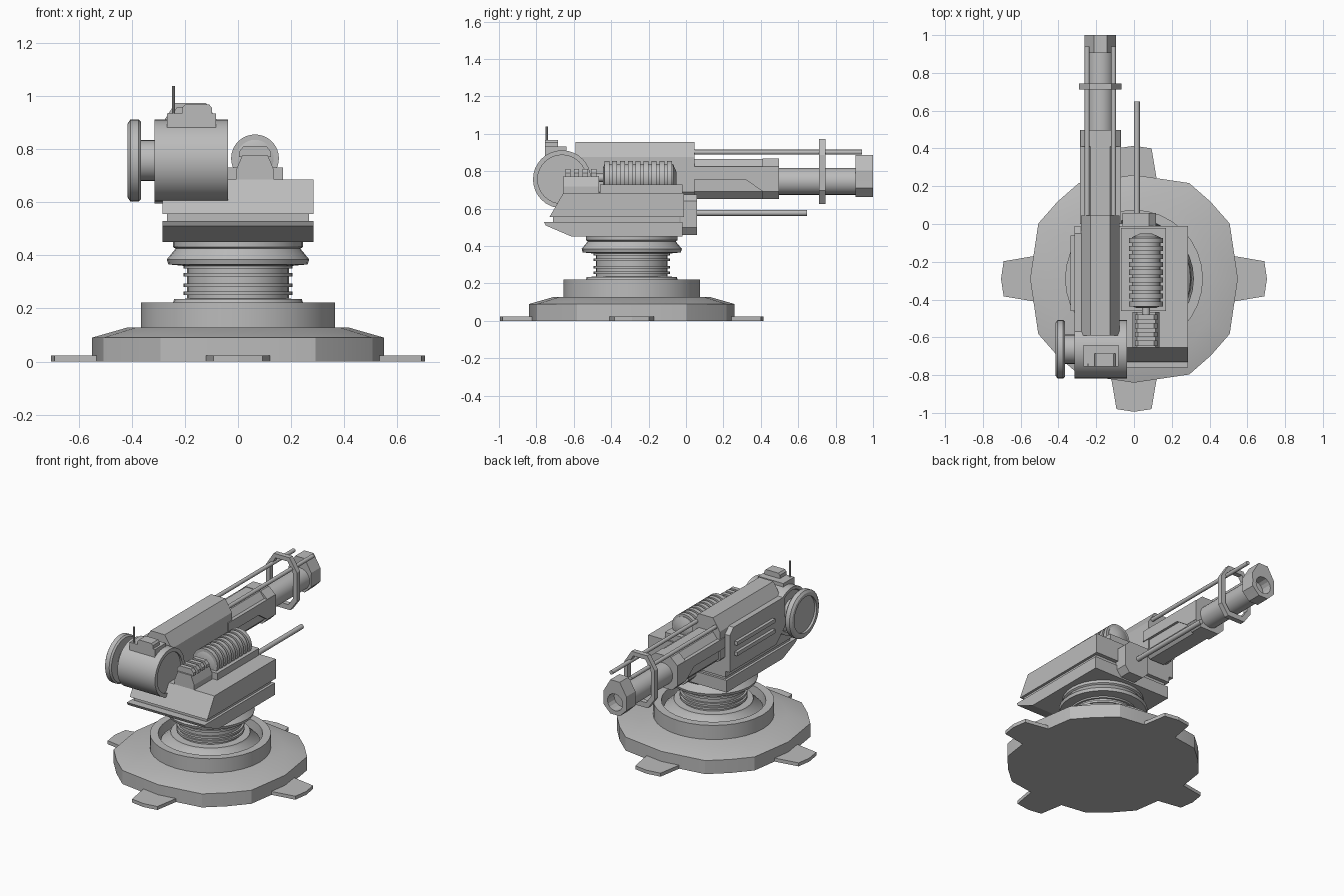
import bpy, bmesh, math
from mathutils import Vector

cube = bpy.data.objects.get("Cube")
if cube:
    bpy.data.objects.remove(cube, do_unlink=True)

grey = bpy.data.materials.new("plain_grey")
grey.use_nodes = True
COLOR = (0.5, 0.5, 0.5, 1)
grey.diffuse_color = COLOR
grey.node_tree.nodes["Principled BSDF"].inputs["Base Color"].default_value = COLOR

CY = -0.29            # pedestal centre
GX, GZ = -0.178, 0.746  # gun bore axis


def place(axis, u, v, h):
    """Map profile coordinates (u, v) and height h along an axis to 3D."""
    return Vector({"x": (h, u, v), "y": (u, h, v), "z": (u, v, h)}[axis])


def finish(name, bm, smooth=False):
    bmesh.ops.recalc_face_normals(bm, faces=bm.faces)
    mesh = bpy.data.meshes.new(name)
    bm.to_mesh(mesh)
    bm.free()
    mesh.materials.append(grey)
    ob = bpy.data.objects.new(name, mesh)
    bpy.context.scene.collection.objects.link(ob)
    if smooth:
        bpy.ops.object.select_all(action="DESELECT")
        ob.select_set(True)
        bpy.context.view_layer.objects.active = ob
        bpy.ops.object.shade_smooth_by_angle(angle=math.radians(32))
    return ob


def loft(name, axis, sections, smooth=False, closed=False):
    """Skin matching outlines; sections are (points, height)."""
    bm = bmesh.new()
    rings = [[bm.verts.new(place(axis, u, v, h)) for u, v in pts] for pts, h in sections]
    n = len(rings[0])
    pairs = list(zip(rings, rings[1:]))
    if closed:
        pairs.append((rings[-1], rings[0]))
    for a, b in pairs:
        for i in range(n):
            j = (i + 1) % n
            bm.faces.new((a[i], a[j], b[j], b[i]))
    if not closed:
        bm.faces.new(rings[0])
        bm.faces.new(rings[-1])
    return finish(name, bm, smooth)


def prism(name, axis, pts, a, b):
    return loft(name, axis, [(pts, a), (pts, b)])


def box(name, x0, x1, y0, y1, z0, z1):
    return prism(name, "z", [(x0, y0), (x1, y0), (x1, y1), (x0, y1)], z0, z1)


def frame(name, axis, outer, inner, a, b):
    return loft(name, axis, [(outer, a), (outer, b), (inner, b), (inner, a)], closed=True)


def circle(cu, cv, r, n):
    return [(cu + r * math.cos(math.tau * i / n), cv + r * math.sin(math.tau * i / n))
            for i in range(n)]


def lathe(name, axis, cu, cv, profile, n=32, closed=False):
    return loft(name, axis, [(circle(cu, cv, r, n), h) for r, h in profile], True, closed)


def rod(name, axis, cu, cv, r, a, b, n=12):
    return lathe(name, axis, cu, cv, [(r, a), (r, b)], n)


def chamfered(cx, w, z0, z1, top, bottom):
    """Octagon outline with its own top and bottom chamfers (across, up)."""
    (tx, tz), (bx, bz) = top, bottom
    half = [(w - bx, z0), (w, z0 + bz), (w, z1 - tz), (w - tx, z1)]
    return [(cx + x, z) for x, z in half] + [(cx - x, z) for x, z in reversed(half)]


# Pedestal base: rounded plate flattened beside the four feet
quarter = [(0, 0.55), (30, 0.585), (45, 0.575), (60, 0.585)]


def base_outline(scale):
    return [(scale * r * math.cos(math.radians(a + q)), CY + scale * r * math.sin(math.radians(a + q)))
            for q in range(0, 360, 90) for a, r in quarter]


loft("base_plate", "z", [(base_outline(1), 0), (base_outline(1), 0.09),
                         (base_outline(0.76), 0.128)], True)

foot = [(0.5, -0.125), (0.69, -0.093), (0.704, 0), (0.69, 0.093), (0.5, 0.125)]
for k in range(4):
    c, s = math.cos(k * math.pi / 2), math.sin(k * math.pi / 2)
    prism(f"foot_{k + 1}", "z", [(c * u - s * v, CY + s * u + c * v) for u, v in foot], 0, 0.023)

# Collar and ribbed column
lathe("collar_ring", "z", 0, CY, [(0.365, 0.12), (0.365, 0.222), (0.315, 0.222), (0.305, 0.12)], 32, True)
lathe("column_footing", "z", 0, CY, [(0.305, 0.12), (0.3, 0.17), (0.245, 0.222), (0.24, 0.235), (0.19, 0.237)])
rod("column", "z", 0, CY, 0.192, 0.2, 0.4, 32)
for k in range(4):
    z = 0.25 + k * 0.03 + 0.01 * (k // 2)
    lathe(f"column_rib_{k + 1}", "z", 0, CY, [(0.205, z), (0.205, z + 0.014)])
lathe("swivel_flare", "z", 0, CY, [(0.2, 0.36), (0.262, 0.366), (0.268, 0.385), (0.235, 0.425),
                                   (0.245, 0.432), (0.245, 0.45)])

# Turret body in three layers with a sloped front
prism("lower_slab", "x", [(-0.61, 0.45), (-0.02, 0.45), (-0.02, 0.53), (-0.76, 0.53), (-0.75, 0.51)], -0.285, 0.285)
prism("body_groove", "x", [(-0.71, 0.53), (-0.035, 0.53), (-0.035, 0.56), (-0.71, 0.56)], -0.268, 0.268)
prism("upper_body", "x", [(-0.73, 0.555), (-0.01, 0.555), (-0.01, 0.685), (-0.655, 0.685)], -0.285, 0.285)

# Gun housing, side box and slats
prism("gun_housing", "y", chamfered(GX, 0.102, 0.67, 0.957, (0.05, 0.08), (0.02, 0.02)), -0.59, 0.045)
prism("side_box", "x", [(-0.59, 0.68), (-0.5, 0.595), (-0.01, 0.595), (-0.01, 0.84), (-0.05, 0.88), (-0.59, 0.88)],
      -0.315, -0.27)
for k in range(2):
    z = 0.69 + 0.07 * k
    box(f"side_slat_{k + 1}", -0.335, -0.31, -0.46, -0.06, z, z + 0.025)

# Shroud, barrel and muzzle
prism("shroud_core", "y", chamfered(GX, 0.092, 0.653, 0.865, (0.04, 0.05), (0.04, 0.04)), 0, 0.49)
clad = [(0, 0.755), (0.32, 0.755), (0.41, 0.692), (0.495, 0.692), (0.495, 0.825), (0, 0.825)]
for side, name in ((-1, "right"), (1, "left")):
    prism(f"shroud_cladding_{name}", "x", clad, GX + side * 0.08, GX + side * 0.108)
prism("shroud_nose", "y", chamfered(GX, 0.108, 0.653, 0.868, (0.05, 0.045), (0.04, 0.04)), 0.41, 0.497)
rod("barrel", "y", GX, GZ, 0.072, 0.45, 0.93, 24)
outline = []
for i in range(16):
    r, a = (0.09 if i % 2 else 0.083), math.tau * i / 16
    up = r * math.sin(a)
    outline.append((GX + r * math.cos(a), GZ + up * (1.71 if up > 0 else 1)))
frame("muzzle", "y", outline, circle(GX, GZ, 0.056, 16), 0.905, 1.0)

# Yoke around the barrel and the two guide rods through it
frame("barrel_yoke", "y", chamfered(GX, 0.113, 0.626, 0.973, (0.055, 0.085), (0.05, 0.07)),
      chamfered(GX, 0.085, 0.66, 0.945, (0.04, 0.07), (0.035, 0.05)), 0.712, 0.745)
for side, name in ((-1, "right"), (1, "left")):
    rod(f"guide_rod_{name}", "y", GX + side * 0.07, 0.902, 0.013, 0, 0.94)

# Drum at the gun's rear, with end wheel
DY, DZ = -0.663, 0.757
lathe("drum", "x", DY, DZ, [(0.13, -0.305), (0.135, -0.315), (0.155, -0.315), (0.155, -0.038),
                            (0.13, -0.038), (0.13, -0.05)])
rod("wheel_axle", "x", DY, DZ, 0.077, -0.375, -0.3, 24)
lathe("end_wheel", "x", DY, DZ, [(0.118, -0.4), (0.118, -0.415), (0.14, -0.415), (0.155, -0.405),
                                 (0.155, -0.375), (0.145, -0.365)])
box("sight_plate", -0.268, -0.083, -0.755, -0.64, 0.87, 0.933)
prism("sight_box", "y", [(-0.21, 0.92), (-0.098, 0.92), (-0.098, 0.955), (-0.108, 0.967), (-0.2, 0.967), (-0.21, 0.955)],
      -0.755, -0.685)
rod("antenna", "z", -0.243, -0.745, 0.006, 0.91, 1.038, 8)

# Coil with ribs on a raised bed
CX, CZ = 0.064, 0.765
box("coil_bed", -0.07, 0.17, -0.46, -0.02, 0.68, 0.73)
lathe("coil_core", "y", CX, CZ, [(0.05, -0.445), (0.075, -0.435), (0.075, -0.07), (0.03, -0.05)])
for k in range(9):
    y = -0.437 + k * 0.042
    lathe(f"coil_rib_{k + 1}", "y", CX, CZ, [(0.09, y), (0.09, y + 0.027)])
rod("coil_link", "y", CX, CZ, 0.022, -0.5, -0.43)

# Finned feeder block ahead of the coil
prism("feeder_base", "y", [(-0.008, 0.68), (0.136, 0.68), (0.136, 0.718), (0.113, 0.775),
                           (0.015, 0.775), (-0.008, 0.718)], -0.655, -0.465)
for k in range(4):
    y = -0.645 + k * 0.046
    prism(f"feeder_fin_{k + 1}", "y", [(0.004, 0.77), (0.124, 0.77), (0.124, 0.79), (0.106, 0.812),
                                      (0.022, 0.812), (0.004, 0.79)], y, y + 0.028)

# Secondary barrel under the gun
prism("lance_mount", "y", [(-0.02, 0.46), (0.085, 0.46), (0.117, 0.5), (0.117, 0.64), (0.08, 0.675),
                           (-0.06, 0.675), (-0.06, 0.5)], -0.03, 0.058)
rod("lance", "y", 0.015, 0.577, 0.016, 0.04, 0.648)
